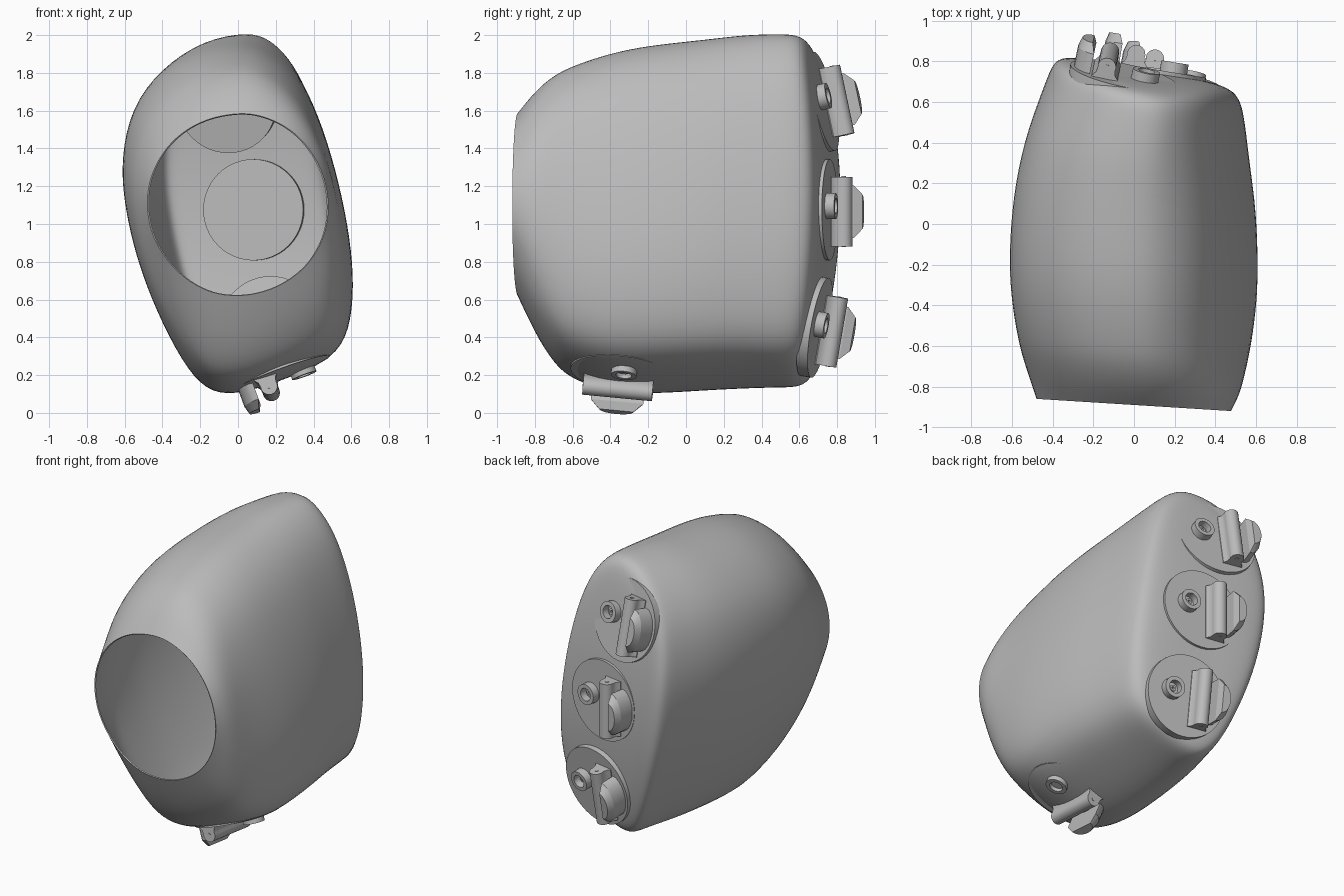
import bpy, bmesh, math
from mathutils import Matrix, Vector

cube = bpy.data.objects.get("Cube")
if cube:
    bpy.data.objects.remove(cube, do_unlink=True)

grey = bpy.data.materials.new("neutral grey")
grey.use_nodes = True
grey.diffuse_color = (0.5, 0.5, 0.5, 1)
grey.node_tree.nodes["Principled BSDF"].inputs["Base Color"].default_value = (0.5, 0.5, 0.5, 1)


def make_object(name, bm, angle=35, matrix=None):
    mesh = bpy.data.meshes.new(name)
    bm.to_mesh(mesh)
    bm.free()
    mesh.materials.append(grey)
    obj = bpy.data.objects.new(name, mesh)
    bpy.context.collection.objects.link(obj)
    if matrix:
        obj.matrix_world = matrix
    bpy.ops.object.select_all(action="DESELECT")
    obj.select_set(True)
    bpy.context.view_layer.objects.active = obj
    bpy.ops.object.shade_smooth_by_angle(angle=math.radians(angle))
    return obj


# Leaning egg outline of the body (x, z), counterclockwise from the top
MID_Z, HALF_Z, HALF_X = 1.055, 0.945, 0.61
outline = [(.01, 2.005), (-.22, 1.97), (-.42, 1.84), (-.56, 1.65), (-.61, 1.4), (-.6, 1.18),
           (-.55, .93), (-.475, .69), (-.36, .42), (-.23, .19), (-.1, .1), (.08, .13),
           (.27, .2), (.46, .28), (.575, .4), (.61, .63), (.6, .88), (.55, 1.17),
           (.475, 1.46), (.38, 1.71), (.27, 1.87), (.14, 1.97)]
unit = [Vector((x / HALF_X, (z - MID_Z) / HALF_Z)) for x, z in outline]

# Stations: y, left x, right x, bottom z, top z, blend from circle to egg
stations = [(-.89, -.48, .48, .62, 1.585, 0), (-.8, -.515, .53, .425, 1.7, .25),
            (-.7, -.55, .555, .26, 1.785, .5), (-.6, -.575, .575, .175, 1.835, .75),
            (-.4, -.605, .6, .115, 1.9, .95), (-.2, -.615, .61, .105, 1.94, 1),
            (.1, -.595, .6, .125, 1.97, 1), (.35, -.54, .57, .135, 1.995, 1),
            (.55, -.465, .55, .14, 2, 1), (.67, -.42, .535, .14, 2, 1),
            (.74, -.39, .51, .155, 1.985, 1), (.768, -.33, .44, .23, 1.9, 1),
            (.773, -.17, .25, .6, 1.5, 1), (.773, -.03, .09, .95, 1.2, 1)]


def build_body():
    bm = bmesh.new()
    rings = []
    for y, left, right, low, high, blend in stations:
        t = min(max((y - .1) / .55, 0), 1)
        ring = []
        for p in unit:
            q = p.normalized().lerp(p, blend) * 1.012
            x = (left + right) / 2 + q.x * (right - left) / 2
            z = (low + high) / 2 + q.y * (high - low) / 2
            v = (z - MID_Z) / HALF_Z
            slope = .0625 + t * .12
            ring.append(bm.verts.new((x, y - slope * x - t * .11 * v * v, z)))
        rings.append(ring)
    n = len(unit)
    for a, b in zip(rings, rings[1:]):
        for i in range(n):
            j = (i + 1) % n
            bm.faces.new((a[i], b[i], b[j], a[j]))
    bm.faces.new(rings[-1][::-1])
    body = make_object("hollow_body", bm, 60)
    sub = body.modifiers.new("smooth", "SUBSURF")
    sub.levels = sub.render_levels = 2
    shell = body.modifiers.new("wall", "SOLIDIFY")
    shell.thickness, shell.offset = .008, -1
    rim = body.modifiers.new("sharp rim", "EDGE_SPLIT")
    rim.split_angle = math.radians(50)


def extrude_profile(points, axis, start, length, taper=1):
    """Closed profile swept along local y (u, height) or z (x, y), with a tapered end."""
    bm = bmesh.new()
    place = (lambda u, h: (u, start, h)) if axis == "y" else (lambda u, h: (u, h, start))
    face = bm.faces.new([bm.verts.new(place(u, h)) for u, h in points])
    centre = face.calc_center_median()
    new = bmesh.ops.extrude_face_region(bm, geom=[face])["geom"]
    move = Vector((0, length, 0)) if axis == "y" else Vector((0, 0, length))
    for v in new:
        if isinstance(v, bmesh.types.BMVert):
            v.co = centre + (v.co - centre) * taper + move
    bmesh.ops.recalc_face_normals(bm, faces=bm.faces)
    return bm


def arc(cu, ch, ru, rh, begin, end, steps):
    angles = [math.radians(begin + (end - begin) * i / steps) for i in range(steps + 1)]
    return [(cu + ru * math.cos(a), ch + rh * math.sin(a)) for a in angles]


def lathe(profile, centre, steps=32):
    """Closed (radius, height) profile turned around the port normal."""
    bm = bmesh.new()
    verts = [bm.verts.new((r, 0, h)) for r, h in profile]
    edges = [bm.edges.new((verts[i], verts[(i + 1) % len(verts)])) for i in range(len(verts))]
    bmesh.ops.spin(bm, geom=verts + edges, cent=(0, 0, 0), axis=(0, 0, 1),
                   angle=math.tau, steps=steps, use_merge=True)
    bmesh.ops.remove_doubles(bm, verts=bm.verts, dist=.0005)
    bmesh.ops.recalc_face_normals(bm, faces=bm.faces)
    bmesh.ops.translate(bm, vec=centre, verts=bm.verts)
    return bm


def build_port(name, centre, normal, along):
    n = Vector(normal).normalized()
    side = Vector(along).cross(n).normalized()
    up = n.cross(side)
    m = Matrix((side, up, n)).transposed().to_4x4()
    m.translation = centre
    # Round mounting plate through the wall
    bm = bmesh.new()
    bmesh.ops.create_cone(bm, cap_ends=True, segments=48, radius1=.268, radius2=.268, depth=.06,
                          matrix=Matrix.Translation((0, 0, -.03)))
    make_object(name + "_plate", bm, matrix=m)
    # Socket ring with a small tube in its middle
    spot = (-.105, .02, 0)
    make_object(name + "_socket", lathe([(.042, -.01), (.068, -.01), (.068, .05), (.042, .05)], spot), matrix=m)
    make_object(name + "_socket_pin", lathe([(.008, 0), (.02, 0), (.02, .02), (.008, .02)], spot, 16), matrix=m)
    # Hinge bar with flared foot
    foot = [(.155, -.01), (.155, .005), (.138, .025)]
    bar = foot + arc(.09, .06, .045, .045, -15, 195, 12) + [(.18 - u, h) for u, h in foot[::-1]]
    make_object(name + "_hinge_bar", extrude_profile(bar, "y", -.195, .37), matrix=m)
    for end in (-.193, .173):
        bm = bmesh.new()
        turn = Matrix.Translation((.09, end, .06)) @ Matrix.Rotation(math.pi / 2, 4, "X")
        bmesh.ops.create_cone(bm, cap_ends=True, segments=16, radius1=.012, radius2=.012, depth=.01, matrix=turn)
        make_object(name + "_hinge_pin", bm, matrix=m)
    # Crescent latch tab standing beside the bar, bulging outward
    tab = arc(.165, -.01, .085, .14, -90, 90, 10)
    bm = extrude_profile(tab, "z", -.02, .12)
    make_object(name + "_latch_tab", bm, matrix=m)
    make_object(name + "_latch_tip", extrude_profile(tab, "z", .1, .045, .65), matrix=m)


build_body()
build_port("upper_back_port", (-.05, .732, 1.65), (.2, .95, .21), (0, 0, 1))
build_port("middle_back_port", (.09, .762, 1.075), (.16, .98, 0), (0, 0, 1))
build_port("lower_back_port", (.175, .71, .45), (.18, .96, -.17), (0, 0, 1))
build_port("bottom_port", (.235, -.345, .21), (.34, -.1, -.93), (0, 1, 0))
